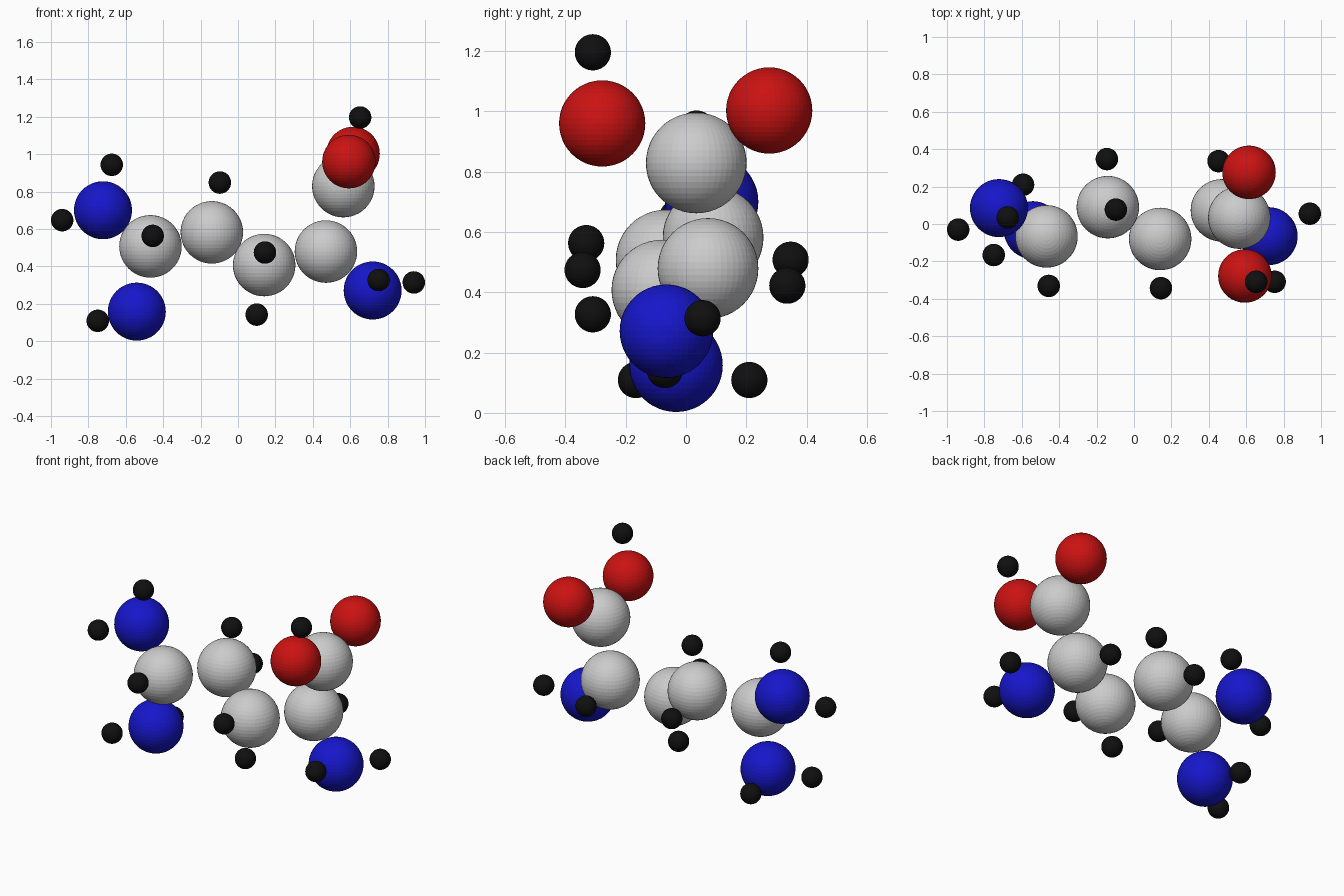
import bpy

def material(name, rgb):
    m = bpy.data.materials.new(name)
    m.diffuse_color = (*rgb, 1)
    return m

# element name: radius, material, centres
ELEMENTS = {
    "carbon": (0.167, None, [
        (-0.468, -0.066, 0.507), (-0.14, 0.09, 0.582), (0.14, -0.08, 0.407),
        (0.47, 0.073, 0.479), (0.563, 0.034, 0.829)]),
    "nitrogen": (0.155, material("blue", (0.008, 0.008, 0.6)), [
        (-0.722, 0.085, 0.70), (-0.541, -0.033, 0.158), (0.72, -0.065, 0.271)]),
    "oxygen": (0.143, material("red", (0.6, 0.006, 0.006)), [
        (0.593, -0.278, 0.96), (0.615, 0.276, 1.003)]),
    "hydrogen": (0.06, material("black", (0.005, 0.005, 0.005)), [
        # amine pair on the left end
        (-0.675, 0.035, 0.943), (-0.94, -0.03, 0.647),
        (-0.75, -0.166, 0.109), (-0.593, 0.21, 0.109),
        # along the carbon chain
        (-0.456, -0.331, 0.563), (-0.097, 0.077, 0.848), (-0.145, 0.347, 0.508),
        (0.144, -0.343, 0.474), (0.1, -0.07, 0.142), (0.452, 0.336, 0.422),
        # acid and right amine
        (0.653, -0.309, 1.196), (0.752, -0.309, 0.327), (0.94, 0.055, 0.314)]),
}

for element, (radius, mat, centres) in ELEMENTS.items():
    for i, centre in enumerate(centres, 1):
        bpy.ops.mesh.primitive_uv_sphere_add(
            segments=48, ring_count=24, radius=radius, location=centre)
        atom = bpy.context.object
        atom.name = f"{element}_atom_{i}"
        if mat:
            atom.data.materials.append(mat)
